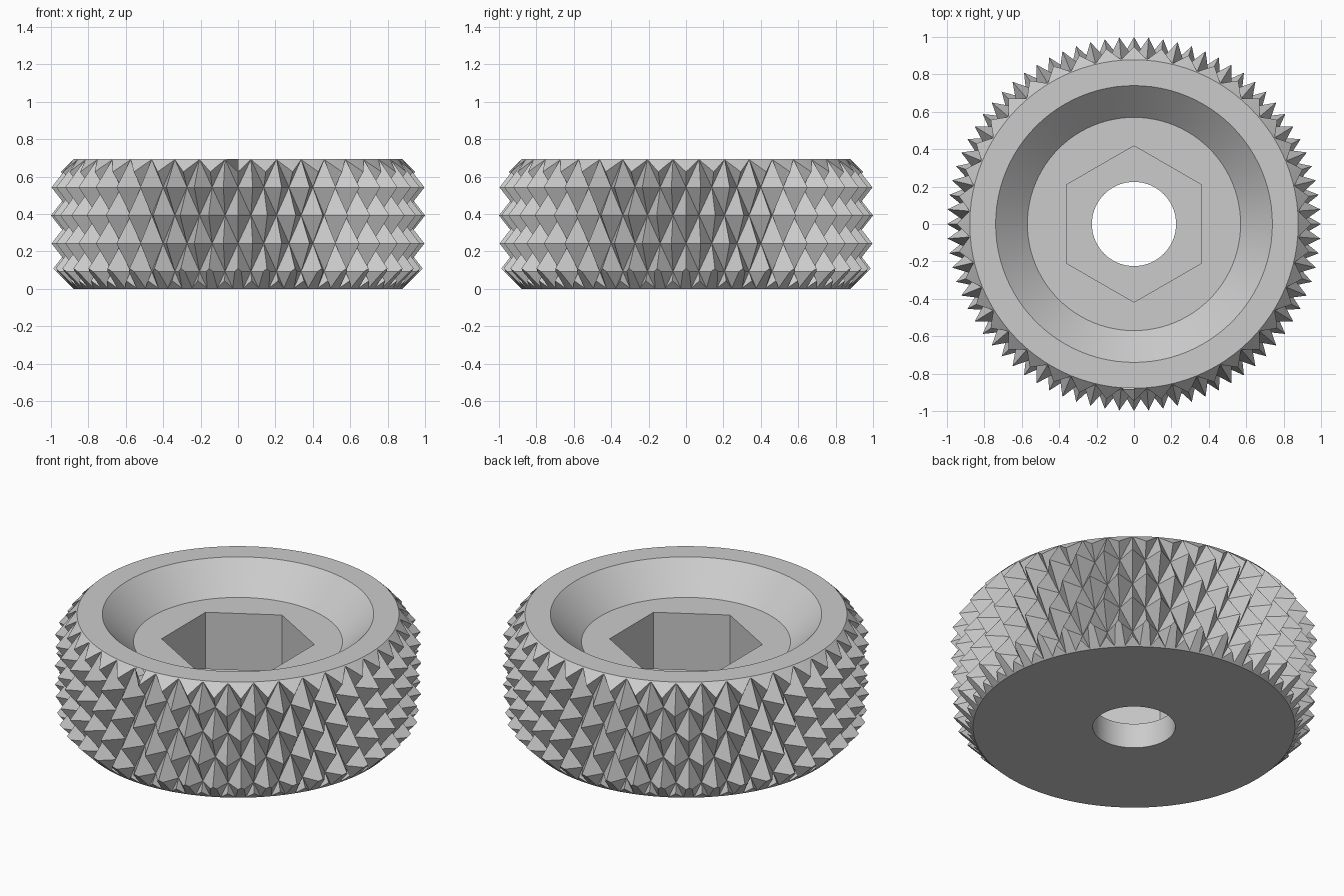
import bpy, bmesh
from math import pi, sin, cos, radians

if "Cube" in bpy.data.objects:
    bpy.data.objects.remove(bpy.data.objects["Cube"], do_unlink=True)

HEIGHT = 0.695
TEETH = 40           # pyramids in each knurl row
PITCH = 0.15         # height between knurl rows
FIRST_ROW = 0.093
TIP, VALLEY = 1.0, 0.883

metal = bpy.data.materials.new("plain grey metal")
metal.use_nodes = True
grey = (0.6, 0.6, 0.6, 1)
metal.diffuse_color = grey
metal.node_tree.nodes["Principled BSDF"].inputs["Base Color"].default_value = grey


def ring(bm, count, radius, z, turn=0.0):
    """Circle of vertices; radius is a function of the column number."""
    step = 2 * pi / count
    return [bm.verts.new((radius(i) * cos(i * step + turn),
                          radius(i) * sin(i * step + turn), z)) for i in range(count)]


def finish(bm, name):
    bmesh.ops.recalc_face_normals(bm, faces=bm.faces)
    mesh = bpy.data.meshes.new(name)
    bm.to_mesh(mesh)
    bm.free()
    mesh.materials.append(metal)
    obj = bpy.data.objects.new(name, mesh)
    bpy.context.collection.objects.link(obj)
    return obj


def knurled_cylinder():
    """Checkerboard of tips and valleys, each cell split along its valley diagonal."""
    bm = bmesh.new()
    count = TEETH * 2
    rows = range(-1, 6)
    rings = [ring(bm, count, lambda i, k=k: VALLEY if (i + k) % 2 else TIP,
                  FIRST_ROW + k * PITCH) for k in rows]
    for k, low, high in zip(rows, rings, rings[1:]):
        for i in range(count):
            j = (i + 1) % count
            a, b, c, d = low[i], low[j], high[j], high[i]
            if (i + k) % 2:
                tris = (a, b, c), (a, c, d)
            else:
                tris = (a, b, d), (b, c, d)
            for tri in tris:
                bm.faces.new(tri)
    bm.faces.new(rings[0])
    bm.faces.new(rings[-1])
    return finish(bm, "knurled_knob")


def turned_blank():
    """Chamfered body with a dished top and a through bore."""
    profile = [(0.225, 0), (0.878, 0), (1.1, 0.222), (1.1, HEIGHT - 0.222),
               (0.878, HEIGHT), (0.74, HEIGHT), (0.57, 0.53), (0.225, 0.53)]
    count = 96
    bm = bmesh.new()
    rings = [ring(bm, count, lambda i, r=r: r, z) for r, z in profile]
    for low, high in zip(rings, rings[1:] + rings[:1]):
        for i in range(count):
            j = (i + 1) % count
            bm.faces.new((low[i], low[j], high[j], high[i]))
    return finish(bm, "turned_blank")


def hex_prism():
    """Cutter for the hexagonal socket."""
    bm = bmesh.new()
    low, high = [ring(bm, 6, lambda i: 0.418, z, radians(30)) for z in (0.15, 0.9)]
    for i in range(6):
        j = (i + 1) % 6
        bm.faces.new((low[i], low[j], high[j], high[i]))
    bm.faces.new(low)
    bm.faces.new(high)
    return finish(bm, "hex_cutter")


def cut(target, cutter, operation):
    mod = target.modifiers.new(operation.lower(), 'BOOLEAN')
    mod.operation = operation
    mod.solver = 'EXACT'
    mod.object = cutter
    cutter.hide_render = True
    bpy.context.view_layer.objects.active = target
    bpy.ops.object.modifier_apply(modifier=mod.name)
    bpy.data.objects.remove(cutter, do_unlink=True)


# Knurl trimmed by the turned shape, then the socket
knob = knurled_cylinder()
cut(knob, turned_blank(), 'INTERSECT')
cut(knob, hex_prism(), 'DIFFERENCE')

# Smooth bore and dish, crisp teeth
bpy.ops.object.select_all(action='DESELECT')
knob.select_set(True)
bpy.context.view_layer.objects.active = knob
bpy.ops.object.shade_smooth_by_angle(angle=radians(15))
